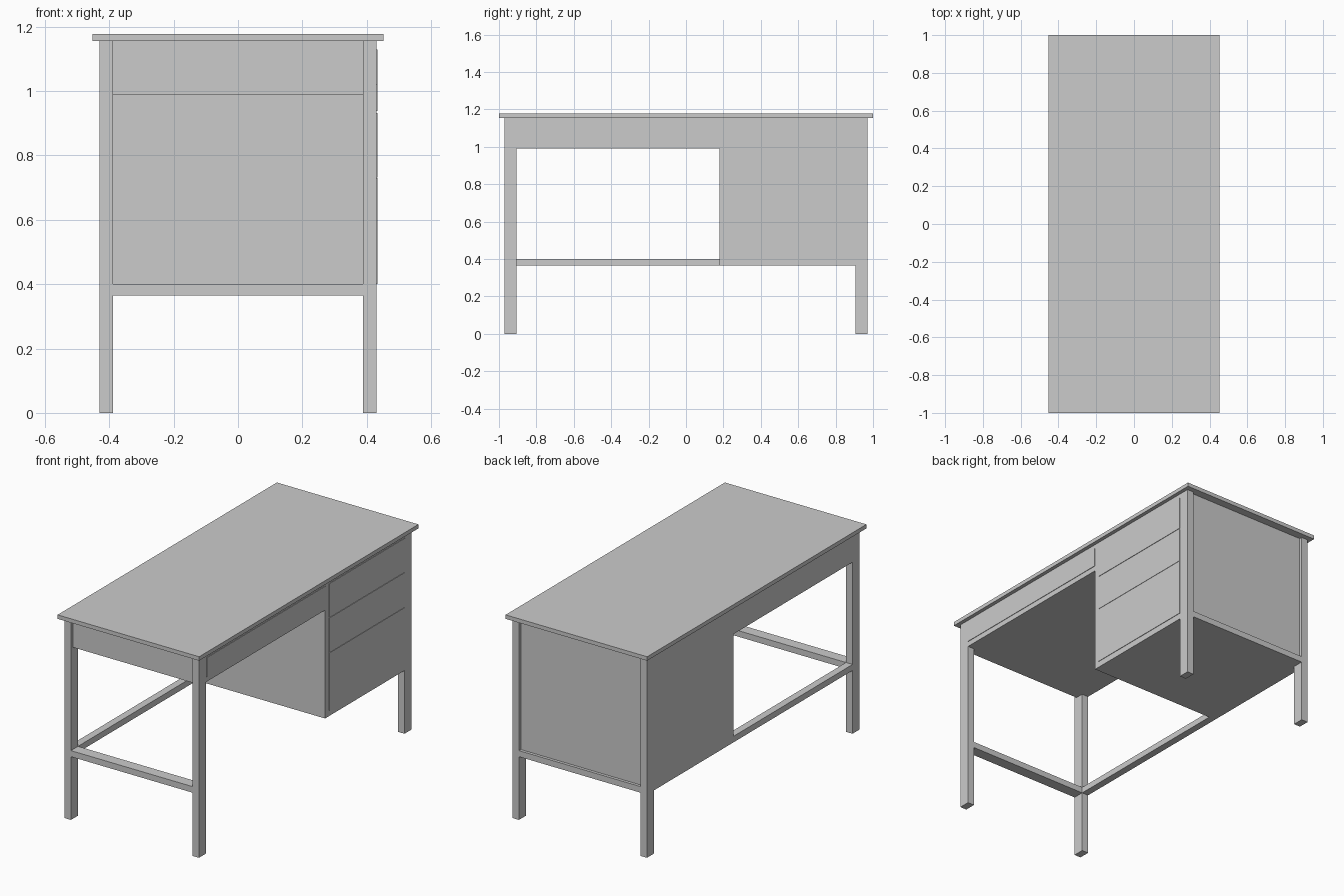
import bpy

if "Cube" in bpy.data.objects:
    bpy.data.objects.remove(bpy.data.objects["Cube"])


def box(name, x, y, z):
    """Box spanning the given (min, max) ranges."""
    bpy.ops.mesh.primitive_cube_add(size=1)
    ob = bpy.context.object
    ob.name = name
    ob.location = [(a + b) / 2 for a, b in (x, y, z)]
    ob.scale = [b - a for a, b in (x, y, z)]
    bpy.ops.object.transform_apply(location=True, rotation=False, scale=True)
    return ob


X0, X1 = 0.388, 0.43      # leg inner / outer x
Y0, Y1 = 0.905, 0.97      # leg inner / outer y
TOP = 1.155               # underside of the desktop
RAIL = (0.365, 0.40)      # low rail heights
APRON = 0.99              # underside of the apron
CAB = 0.18                # knee-hole side of the cabinet

# Desktop
box("desktop", (-0.452, 0.452), (-1, 1), (TOP, 1.178))

# Four legs
for sx in (-1, 1):
    for sy in (-1, 1):
        box("leg", sorted((sx * X0, sx * X1)), sorted((sy * Y0, sy * Y1)), (0, TOP))

# Low rails: both ends and the closed long side
box("end_rail", (-X0, X0), (-Y1, -Y0), RAIL)
box("cabinet_end_rail", (-X0, X0), (Y0, Y1), RAIL)
box("long_rail", (-X1, -X0), (-Y0, CAB), RAIL)

# Knee-hole apron box and cabinet body
box("apron_body", (-X1, X1), (-Y0, CAB), (APRON, TOP))
box("cabinet_body", (-X1, X1), (CAB, Y0), (RAIL[0], TOP))

# End panels, set back between the legs
box("apron_end_panel", (-X0, X0), (-0.953, -Y0), (APRON, TOP))
box("cabinet_end_panel", (-X0, X0), (Y0, 0.953), (RAIL[1], TOP))

# Drawer fronts, slightly proud of the frame
front = (X1 - 0.01, X1 + 0.003)
box("centre_drawer", front, (-0.903, CAB), (1.02, 1.13))
for i, z in enumerate([(0.938, 1.13), (0.732, 0.932), (0.40, 0.73)]):
    box(f"cabinet_drawer_{i + 1}", front, (0.214, 0.904), z)
